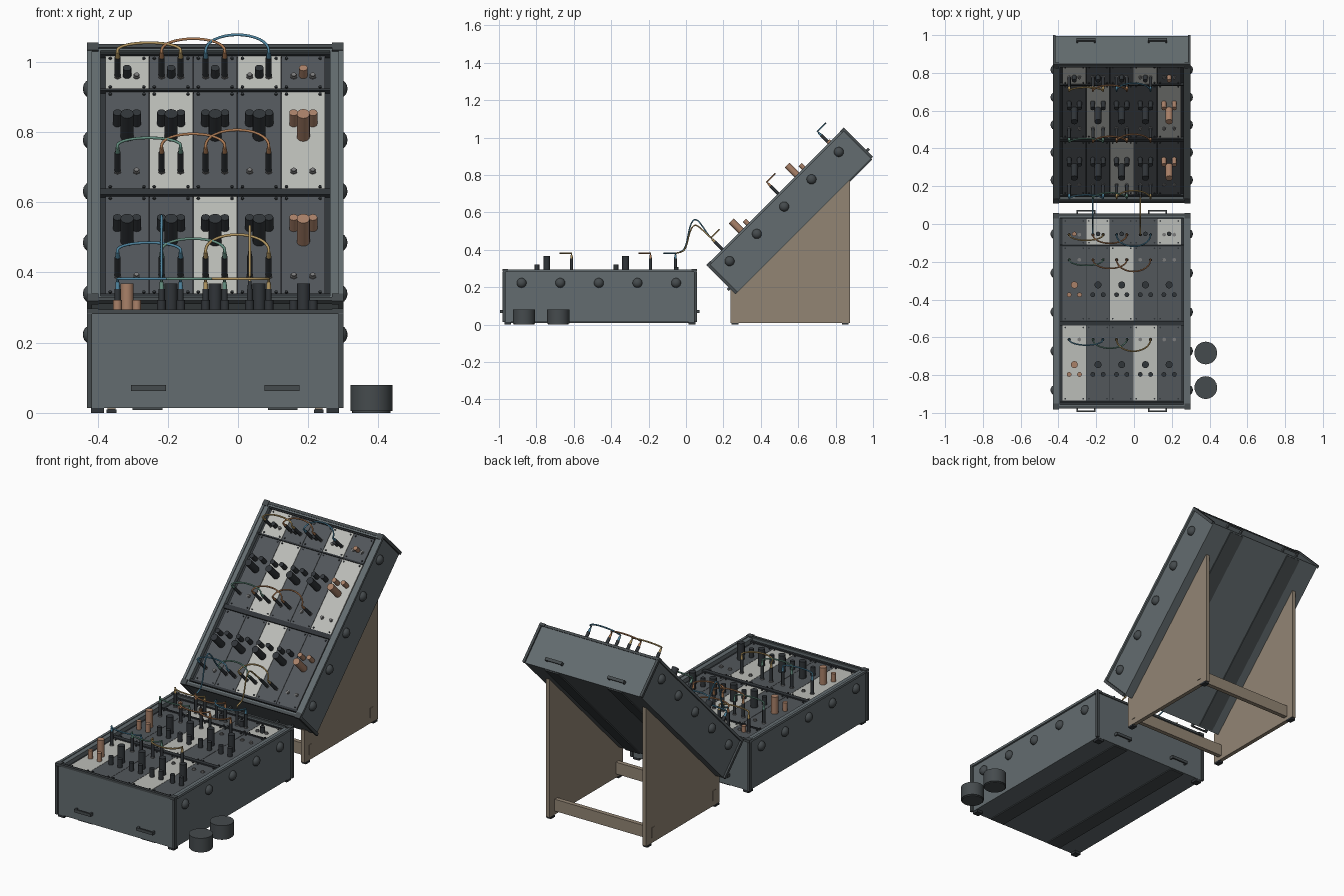
import bpy, bmesh, math
from mathutils import Matrix, Vector

if "Cube" in bpy.data.objects:
    bpy.data.objects.remove(bpy.data.objects["Cube"])

COL = dict(body=(.125, .15, .16), trim=(.06, .07, .075), dark=(.03, .035, .04), panel=(.085, .095, .105),
           light=(.50, .51, .48), copper=(.40, .22, .14), wood=(.29, .235, .175), metal=(.20, .20, .20),
           blue=(.08, .24, .36), green=(.13, .28, .22), orange=(.42, .20, .09), yellow=(.45, .31, .12))
MATS = {}
for n, c in COL.items():
    MATS[n] = bpy.data.materials.new(n)
    MATS[n].diffuse_color = (*c, 1)


class Part:
    """Collects primitives into one object, in a local frame."""
    def __init__(self, name, mat, frame=Matrix()):
        self.bm, self.name, self.mat, self.frame = bmesh.new(), name, mat, frame

    def box(self, lo, hi):
        lo, hi = Vector(lo), Vector(hi)
        m = Matrix.Translation((lo + hi) / 2) @ Matrix.Diagonal((*(hi - lo), 1))
        bmesh.ops.create_cube(self.bm, size=1, matrix=m)

    def cyl(self, base, r, h, seg=16, r2=None):
        m = Matrix.Translation(Vector(base) + Vector((0, 0, h / 2)))
        bmesh.ops.create_cone(self.bm, cap_ends=True, segments=seg, radius1=r,
                              radius2=r if r2 is None else r2, depth=h, matrix=m)

    def dome(self, p, size):
        m = Matrix.Translation(p) @ Matrix.Diagonal((*size, 1))
        bmesh.ops.create_uvsphere(self.bm, u_segments=16, v_segments=10, radius=1, matrix=m)

    def prism(self, profile, x0, x1):
        rings = [[self.bm.verts.new((x, y, z)) for y, z in profile] for x in (x0, x1)]
        n = len(profile)
        self.bm.faces.new(rings[0])
        self.bm.faces.new(rings[1][::-1])
        for i in range(n):
            j = (i + 1) % n
            self.bm.faces.new((rings[0][j], rings[0][i], rings[1][i], rings[1][j]))

    def done(self, smooth=False):
        bmesh.ops.recalc_face_normals(self.bm, faces=self.bm.faces[:])
        me = bpy.data.meshes.new(self.name)
        self.bm.to_mesh(me)
        self.bm.free()
        me.materials.append(MATS[self.mat])
        ob = bpy.data.objects.new(self.name, me)
        ob.matrix_world = self.frame
        bpy.context.collection.objects.link(ob)
        if smooth:
            bpy.ops.object.select_all(action='DESELECT')
            ob.select_set(True)
            bpy.context.view_layer.objects.active = ob
            bpy.ops.object.shade_smooth_by_angle(angle=math.radians(40))


def cable(name, pts, mat, frame=Matrix(), kind='POLY'):
    cu = bpy.data.curves.new(name, 'CURVE')
    cu.dimensions, cu.bevel_depth, cu.bevel_resolution, cu.use_fill_caps = '3D', .0042, 1, True
    sp = cu.splines.new(kind)
    sp.points.add(len(pts) - 1)
    for p, q in zip(sp.points, pts):
        p.co = (*q, 1)
    if kind == 'NURBS':
        sp.order_u, sp.use_endpoint_u = 4, True
    cu.materials.append(MATS[mat])
    ob = bpy.data.objects.new(name, cu)
    ob.matrix_world = frame
    bpy.context.collection.objects.link(ob)


W, WB, LEN = .365, .355, 1.034         # half width with trim, half width of body, length
PITCH, FACE = .1255, -.02              # module width, panel depth below the rim
ROWS = [(.043, .440), (.467, .860), (.869, 1.004)]


def rack_case(tag, frame, depth, flip, shift, copper_col, handle_d, knob_u, links):
    def P(name, mat):
        return Part(tag + "_" + name, mat, frame)
    # shell: floor and four walls
    s = P("case_shell", "body")
    s.box((-WB, .005, -depth), (WB, LEN - .005, -depth + .012))
    for x in (-WB, WB - .028):
        s.box((x, .005, -depth), (x + .028, LEN - .005, -.004))
    for y in (.005, LEN - .023):
        s.box((-WB, y, -depth), (WB, y + .018, -.004))
    s.done()
    # edge trims and corner posts
    t, rim = P("corner_trim", "trim"), P("rim_trim", "body")
    for sx in (-1, 1):
        a, b = sorted((sx * W, sx * (W - .014)))
        rim.box((a, 0, -.013), (b, LEN, 0))
        for y in (-.003, LEN - .013):
            t.box((a, y, -depth), (b, y + .016, -.013))
        for y in (-.003, LEN - .027):
            c, d = sorted((sx * W, sx * (W - .032)))
            t.box((c, y, -.012), (d, y + .03, .002))
        a, b = sorted((sx * .15, sx * .235))
        t.box((a, .012, -depth - .006), (b, LEN - .012, -depth))
    for y in (0, LEN - .014):
        t.box((-W + .014, y, -.013), (W - .014, y + .014, -.0005))
    t.done()
    rim.done()
    # mounting rails and backing
    r = P("mounting_rails", "dark")
    r.box((-WB + .02, .02, FACE - .014), (WB - .02, LEN - .02, FACE - .007))
    for y, w in ((.036, .012), (.4535, .024), (.8645, .008), (1.009, .009)):
        r.box((-.327, y - w / 2, FACE - .008), (.327, y + w / 2, FACE + .006))
    r.done()
    # side domes
    d = P("side_domes", "trim")
    for sx in (-1, 1):
        for i in range(5):
            d.dome((sx * WB, .099 + i * .2065, -.072), (.022, .026, .026))
    d.done(True)
    # handles on both ends
    h = P("end_handles", "trim")
    for cx in (-.19, .19):
        for y, o in ((.005, -1), (LEN - .005, 1)):
            a, b = sorted((y, y + o * .022))
            for x in (cx - .05, cx + .042):
                h.box((x, a, -handle_d - .008), (x + .008, b, -handle_d + .008))
            a, b = sorted((y + o * .014, y + o * .022))
            h.box((cx - .05, a, -handle_d - .008), (cx + .05, b, -handle_d + .008))
    h.done()

    # modules
    pn = {k: P("module_panels_" + k, k) for k in ("panel", "light")}
    kn = {k: P("knobs_" + k, k) for k in ("dark", "copper")}
    jacks, screws, plugs = P("jack_sockets", "metal"), P("panel_screws", "dark"), P("cable_plugs", "dark")
    palette = ["blue", "green", "yellow", "green", "orange", "orange", "yellow", "orange", "blue"]
    for ri, (u0, u1) in enumerate(ROWS):
        c, small_row = (u0 + u1) / 2, ri == 2
        su = c - .015 if small_row else c - flip * .125
        for ci in range(5):
            x = (ci - 2) * PITCH
            key = "light" if ci % 3 == (shift - ri) % 3 else "panel"
            pn[key].box((x - PITCH / 2 + .0008, u0, FACE - .007), (x + PITCH / 2 - .0008, u1, FACE))
            k = kn["copper" if ci == copper_col else "dark"]
            if small_row:
                k.cyl((x, su + .004, FACE), .012, .032)
            else:
                k.cyl((x, c + flip * knob_u, FACE), .0185, .093, 20)
            for sx in (-1, 1):
                if not small_row:
                    k.cyl((x + sx * .0275, c + flip * (knob_u + .052), FACE), .0125, .046, 16)
                jacks.cyl((x + sx * .027, su, FACE), .0105, .005, 6)
                jacks.cyl((x + sx * .027, su, FACE), .007, .010, 12)
                for u in (u0 + .01, u1 - .01):
                    screws.cyl((x + sx * .048, u, FACE), .0045, .004, 8)
        # patch cables bowing parallel to the panel
        for i in range(3):
            xa, xb = (i - 2) * PITCH - .027, (i - 1) * PITCH + .027
            top, bow, n = FACE + .107, flip * (.03 + .016 * i), 16
            mat = palette[ri * 3 + i]
            pts = [(xa, su, FACE + .07)]
            for j in range(n + 1):
                a = math.pi * j / n
                pts.append(((xa + xb) / 2 - (xb - xa) / 2 * math.cos(a), su + bow * math.sin(a), top))
            pts.append((xb, su, FACE + .07))
            cable(f"{tag}_patch_cable_{ri}_{i}", pts, mat, frame)
            boots = P(f"cable_boots_{ri}_{i}", mat)
            for x in (xa, xb):
                plugs.cyl((x, su, FACE), .0085, .078, 12)
                boots.cyl((x, su, FACE + .078), .0068, .020, 12, .0055)
            boots.done(True)
        if ri == links:
            ends = [(-PITCH - .027, su, FACE + .1), (PITCH - .027, su, FACE + .1)]
            plugs.cyl((ends[1][0], su, FACE), .0085, .078, 12)
            plugs.cyl((ends[1][0], su, FACE + .078), .0065, .022, 12, .005)
    for p in (*pn.values(), screws):
        p.done()
    for p in (*kn.values(), plugs, jacks):
        p.done(True)
    return [frame @ Vector(e) for e in ends]


CX = -.065
low = Matrix.Translation((CX, -.978, .295))
tilt = Matrix.Translation((CX, .112, .320)) @ Matrix.Rotation(math.radians(45), 4, 'X')
ends_low = rack_case("flat", low, .281, -1, 0, 0, .224, .008, 2)
ends_up = rack_case("tilted", tilt, .220, 1, 2, 4, .174, .016, 0)

# two cables linking the cases
for a, b, peak, mat in zip(ends_low, ends_up, (.575, .545), ("blue", "yellow")):
    x = a.x
    pts = [a, (x, a.y, a.z + .012), (x, a.y + .055, a.z), (x, a.y + .07, peak - .06), (x, a.y + .10, peak),
           (x, a.y + .135, peak - .03), (x, b.y - .02, b.z + .02), b]
    cable("link_cable_" + mat, pts, mat, kind='NURBS')

# stand: two side panels, cross bars with through tenons
side = Part("stand_sides", "wood")
bars = Part("stand_cross_bars", "wood")
feet = Part("rubber_feet", "dark")
for sx in (-1, 1):
    x = CX + sx * .295
    side.prism([(.237, .010), (.877, .010), (.877, .778), (.275, .176), (.237, .190)], x - .011, x + .011)
    for y in (.262, .852):
        feet.box((x - .014, y - .018, 0), (x + .014, y + .018, .010))
for y in (.285, .82):
    bars.box((CX - .285, y - .012, .03), (CX + .285, y + .012, .095))
    bars.box((CX - .309, y - .012, .04), (CX + .309, y + .012, .095))
side.done()
bars.done()
# feet of the flat case
for sx in (-1, 1):
    for y in (-.953, .032):
        x = CX + sx * .335
        feet.box((x - .018, y - .018, 0), (x + .018, y + .018, .0145))
feet.done()

# two loose round pucks beside the flat case
pucks = Part("round_pucks", "trim")
for y in (-.866, -.683):
    pucks.cyl((.38, y, .005), .06, .075, 32)
    pucks.cyl((.38, y, 0), .055, .006, 32)
pucks.done(True)

for m in bpy.data.materials:
    if m.users and not m.is_grease_pencil:
        m.use_nodes = True
        m.node_tree.nodes["Principled BSDF"].inputs["Base Color"].default_value = m.diffuse_color
